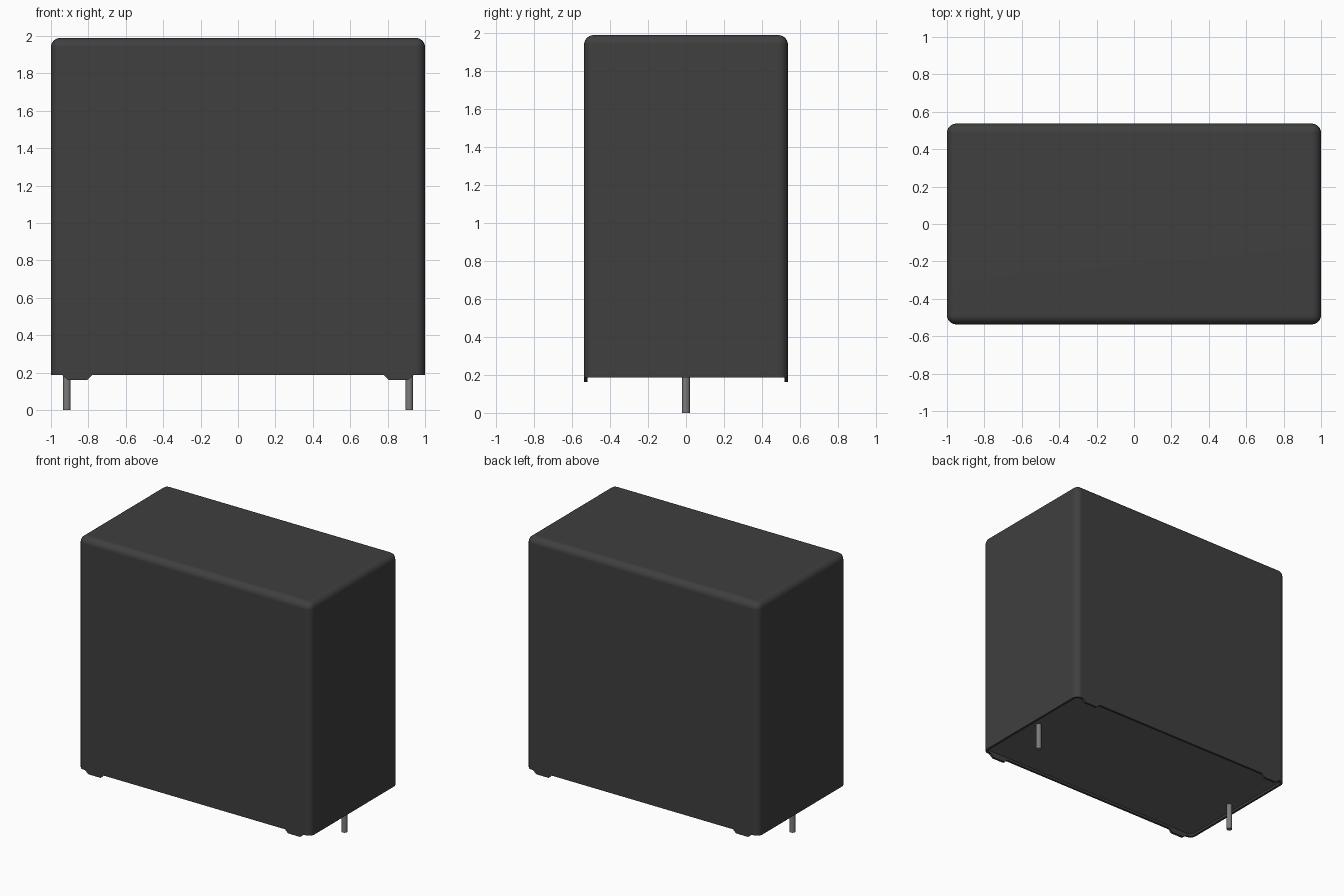
import bpy, bmesh, math

cube = bpy.data.objects.get("Cube")
if cube:
    bpy.data.objects.remove(cube, do_unlink=True)


def material(name, color):
    m = bpy.data.materials.new(name)
    m.use_nodes = True
    m.diffuse_color = color
    m.node_tree.nodes["Principled BSDF"].inputs["Base Color"].default_value = color
    return m


BLACK = material("black plastic", (0.05, 0.05, 0.05, 1))
RESIN = material("grey resin", (0.13, 0.13, 0.13, 1))
METAL = material("tinned metal", (0.2, 0.2, 0.2, 1))
HALF_X, HALF_Y, BASE, TOP = 1.0, 0.537, 0.187, 1.99
WALL, FOOT = 0.018, 0.162


def add_object(name, bm, materials, smooth=False):
    bmesh.ops.recalc_face_normals(bm, faces=bm.faces)
    mesh = bpy.data.meshes.new(name)
    bm.to_mesh(mesh)
    bm.free()
    for mat in materials:
        mesh.materials.append(mat)
    ob = bpy.data.objects.new(name, mesh)
    bpy.context.collection.objects.link(ob)
    if smooth:
        bpy.ops.object.select_all(action="DESELECT")
        ob.select_set(True)
        bpy.context.view_layer.objects.active = ob
        bpy.ops.object.shade_smooth_by_angle(angle=math.radians(35))
        # Keep the large faces flat beside the rounded edges
        weighted = ob.modifiers.new("flat faces", "WEIGHTED_NORMAL")
        weighted.keep_sharp = True


# Case: rounded box with a thin rim and a recessed resin floor underneath
bm = bmesh.new()
bmesh.ops.create_cube(bm, size=2)
for v in bm.verts:
    v.co = (v.co.x * HALF_X, v.co.y * HALF_Y, TOP if v.co.z > 0 else BASE)
edges = [e for e in bm.edges if max(v.co.z for v in e.verts) > BASE + 0.1]
bmesh.ops.bevel(bm, geom=edges, offset=0.05, segments=6, profile=0.5, affect="EDGES")
bm.normal_update()
floor = min(bm.faces, key=lambda f: f.calc_center_median().z)
bmesh.ops.inset_region(bm, faces=[floor], thickness=WALL, use_even_offset=True)
# A zero-width second inset makes the inner rim walls when the floor is raised
bmesh.ops.inset_region(bm, faces=[floor], thickness=0.0005, use_even_offset=True)
for v in floor.verts:
    v.co.z += WALL
floor.material_index = 1
add_object("case", bm, [BLACK, RESIN], smooth=True)

# Standoff feet: thin tapered tabs below the front and back walls
for sx, side in ((-1, "right"), (1, "left")):
    for sy, end in ((-1, "front"), (1, "back")):
        bm = bmesh.new()
        profile = [(0.94, BASE), (0.91, FOOT), (0.805, FOOT), (0.78, BASE)]
        tab = bm.faces.new([bm.verts.new((sx * x, sy * HALF_Y, z)) for x, z in profile])
        extruded = bmesh.ops.extrude_face_region(bm, geom=[tab])["geom"]
        for v in [g for g in extruded if isinstance(g, bmesh.types.BMVert)]:
            v.co.y -= sy * WALL
        add_object(f"{end}_{side}_foot", bm, [BLACK])

# Round lead pins
for sx, side in ((-1, "right"), (1, "left")):
    bm = bmesh.new()
    bmesh.ops.create_cone(bm, cap_ends=True, segments=24, radius1=0.02,
                          radius2=0.02, depth=0.22)
    bmesh.ops.translate(bm, verts=bm.verts, vec=(sx * 0.915, 0, 0.11))
    add_object(f"{side}_pin", bm, [METAL], smooth=True)
